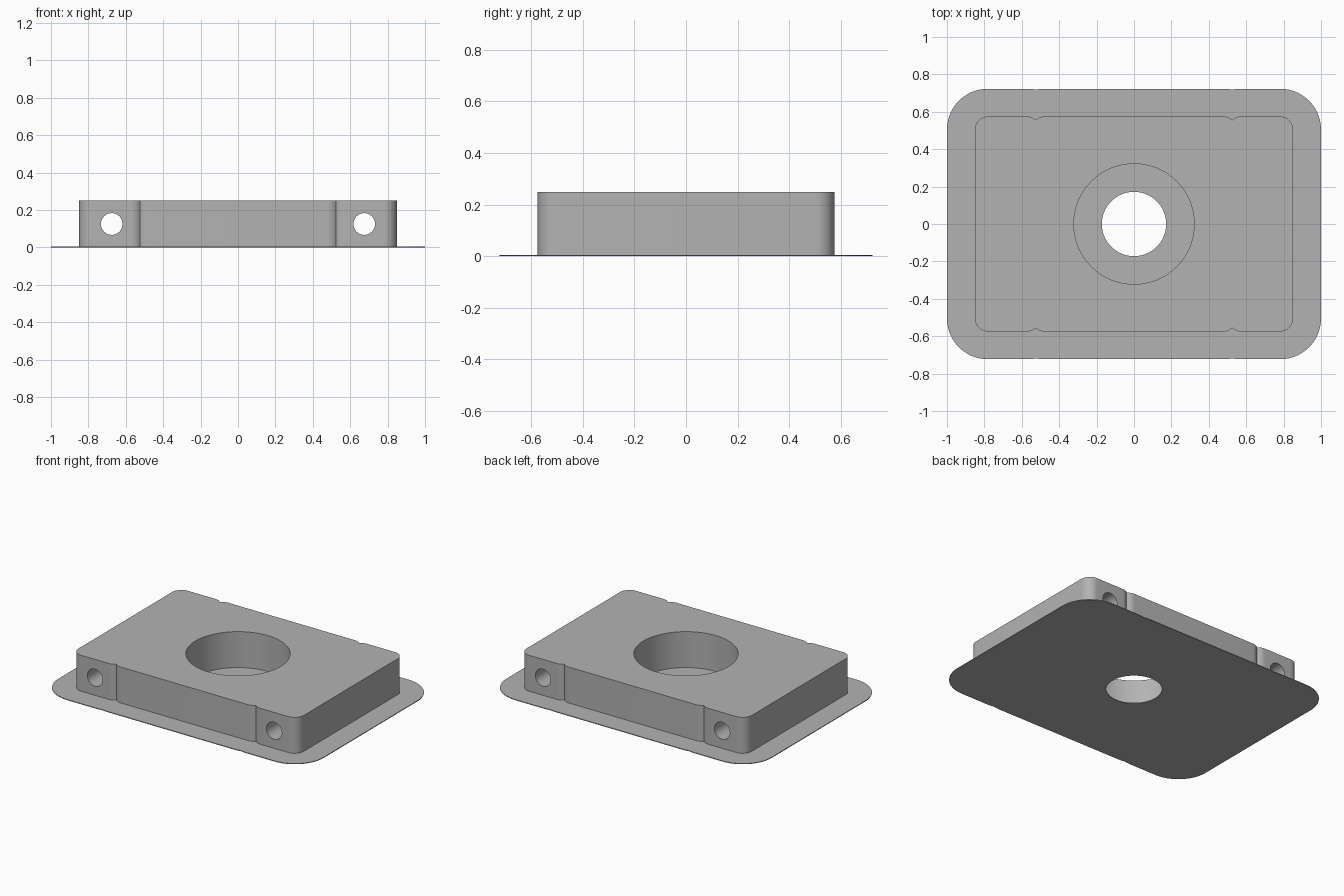
import bpy, bmesh, math
from mathutils import Matrix

cube = bpy.data.objects.get("Cube")
if cube:
    bpy.data.objects.remove(cube, do_unlink=True)

HALF_X, HALF_Y, CORNER = 0.85, 0.575, 0.07   # block footprint
FLANGE = 0.148                               # plate overhang
NOTCH_X, NOTCH_W = 0.525, 0.048              # groove position and half width
PLATE_T, TOP = 0.005, 0.25

grey = bpy.data.materials.new("plain grey")
grey.use_nodes = True
colour = (0.45, 0.45, 0.45, 1)
grey.diffuse_color = colour
grey.node_tree.nodes["Principled BSDF"].inputs["Base Color"].default_value = colour


def arc(cx, cy, r, start, end, steps):
    """Points along an arc, angles in radians."""
    angles = [start + (end - start) * i / steps for i in range(steps + 1)]
    return [(cx + r * math.cos(a), cy + r * math.sin(a)) for a in angles]


def outline(grow):
    """Rounded rectangle with a cusped groove near each end of the long sides."""
    hx, hy, r = HALF_X + grow, HALF_Y + grow, CORNER + grow
    up, lean = math.pi / 2, math.asin(NOTCH_W / r)
    quarter = arc(hx - r, hy - r, r, 0, up, 14)
    quarter += arc(NOTCH_X + NOTCH_W, hy - r, r, up, up + lean, 6)
    quarter += arc(NOTCH_X - NOTCH_W, hy - r, r, up - lean, up, 6)[1:]
    half = quarter + [(-x, y) for x, y in reversed(quarter)]
    return half + [(-x, -y) for x, y in half]


def slab(name, points, z0, z1):
    """Extrude an outline between two heights."""
    bm = bmesh.new()
    base = bm.faces.new([bm.verts.new((x, y, z0)) for x, y in points])
    moved = bmesh.ops.extrude_face_region(bm, geom=[base])["geom"]
    verts = [v for v in moved if isinstance(v, bmesh.types.BMVert)]
    bmesh.ops.translate(bm, verts=verts, vec=(0, 0, z1 - z0))
    bmesh.ops.recalc_face_normals(bm, faces=bm.faces)
    return add_object(name, bm)


def add_object(name, bm):
    mesh = bpy.data.meshes.new(name)
    bm.to_mesh(mesh)
    bm.free()
    mesh.materials.append(grey)
    obj = bpy.data.objects.new(name, mesh)
    bpy.context.collection.objects.link(obj)
    return obj


def drill(obj, radius, length, matrix, sides):
    """Cut a round hole through an object."""
    bm = bmesh.new()
    bmesh.ops.create_cone(bm, cap_ends=True, segments=sides, radius1=radius,
                          radius2=radius, depth=length, matrix=matrix)
    cutter = add_object("hole_cutter", bm)
    cutter.hide_render = True
    mod = obj.modifiers.new("hole", 'BOOLEAN')
    mod.operation, mod.solver, mod.object = 'DIFFERENCE', 'EXACT', cutter
    bpy.context.view_layer.objects.active = obj
    bpy.ops.object.modifier_apply(modifier=mod.name)
    bpy.data.objects.remove(cutter, do_unlink=True)


# Thin flange plate with a central opening
plate = slab("base_plate", outline(FLANGE), 0, PLATE_T)
plate.data.transform(Matrix.Diagonal((1 / (HALF_X + FLANGE), 1, 1, 1)))
drill(plate, 0.172, 1, Matrix.Identity(4), 64)

# Raised block with a wide bore and two cross holes
block = slab("raised_block", outline(0), PLATE_T, TOP)
drill(block, 0.322, 1, Matrix.Identity(4), 80)
for side in (-1, 1):
    place = Matrix.Translation((side * 0.675, 0, TOP / 2)) @ Matrix.Rotation(math.pi / 2, 4, 'X')
    drill(block, 0.058, 2, place, 40)

# Smooth the curved walls, keeping rims and grooves crisp
for obj in (plate, block):
    bpy.ops.object.select_all(action='DESELECT')
    obj.select_set(True)
    bpy.context.view_layer.objects.active = obj
    bpy.ops.object.shade_smooth_by_angle(angle=math.radians(20))
